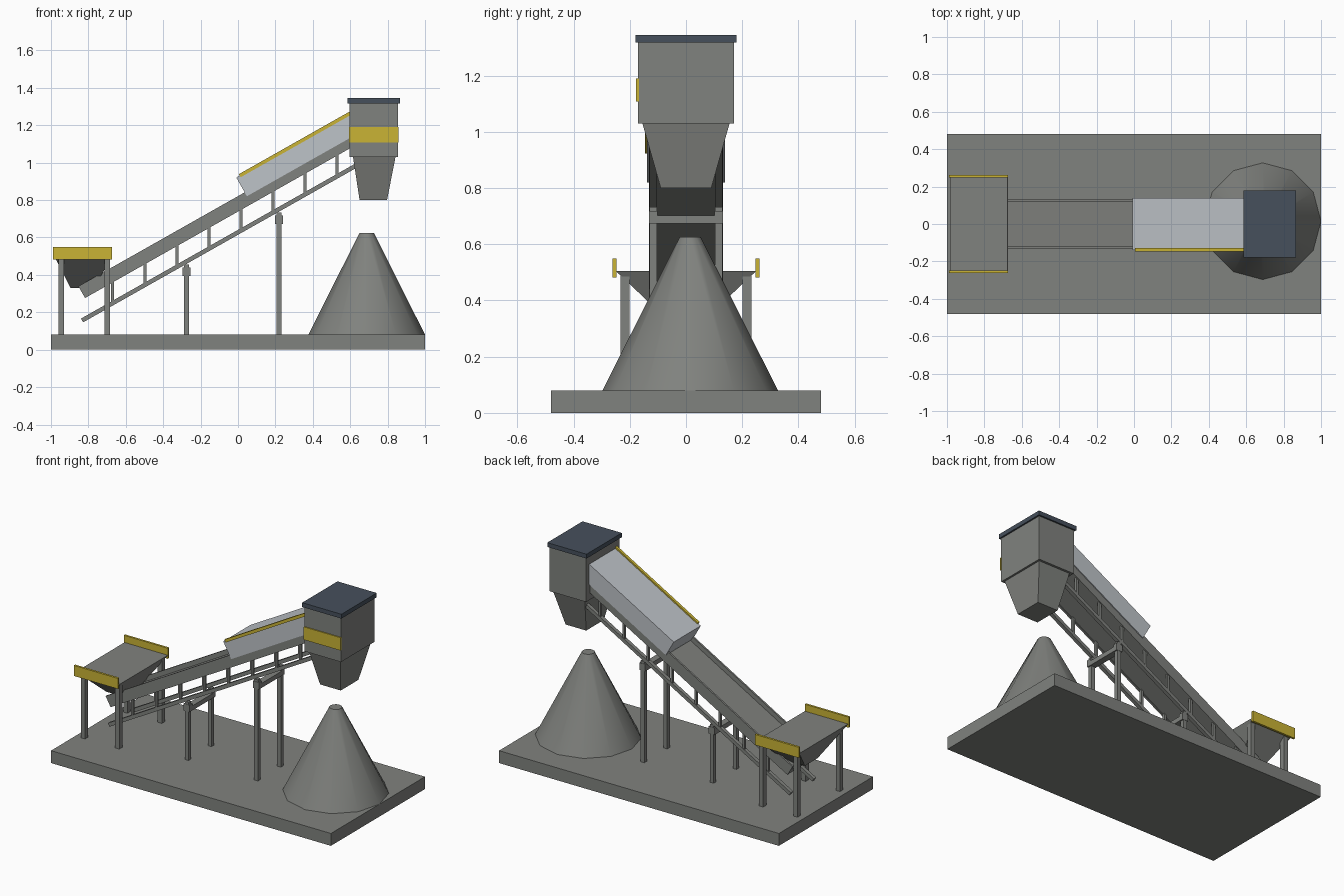
import bpy
import bmesh
import math
from mathutils import Matrix

if "Cube" in bpy.data.objects:
    bpy.data.objects.remove(bpy.data.objects["Cube"])

SLOPE = math.atan(0.565)   # conveyor incline
RISE = 0.821               # height of the rail top edge at x = 0


def material(name, rgb):
    m = bpy.data.materials.new(name)
    m.use_nodes = True
    m.diffuse_color = (*rgb, 1)
    m.node_tree.nodes["Principled BSDF"].inputs["Base Color"].default_value = (*rgb, 1)
    return m


GREY = material("steel_grey", (0.216, 0.223, 0.209))
PALE = material("pale_cover", (0.515, 0.546, 0.578))
YELLOW = material("safety_yellow", (0.591, 0.456, 0.035))
SLATE = material("slate_lid", (0.061, 0.08, 0.107))


def finish(bm, name, mat):
    bmesh.ops.recalc_face_normals(bm, faces=bm.faces)
    mesh = bpy.data.meshes.new(name)
    bm.to_mesh(mesh)
    bm.free()
    mesh.materials.append(mat)
    obj = bpy.data.objects.new(name, mesh)
    bpy.context.collection.objects.link(obj)
    return obj


def box(name, mat, x, y, z, bottom=None):
    """Box from (min, max) ranges; bottom gives other x, y ranges for a taper."""
    bm = bmesh.new()
    bmesh.ops.create_cube(bm, size=1)
    for v in bm.verts:
        low = v.co.z < 0
        xr, yr = bottom if bottom and low else (x, y)
        v.co = (xr[v.co.x > 0], yr[v.co.y > 0], z[not low])
    return finish(bm, name, mat)


def inclined(name, mat, along, y, up):
    """Box laid along the conveyor incline."""
    obj = box(name, mat, along, y, up)
    obj.data.transform(Matrix.Translation((0, 0, RISE)) @ Matrix.Rotation(-SLOPE, 4, 'Y'))
    return obj


def span(centre, width):
    return (centre - width / 2, centre + width / 2)


SIDES = (("right", -1), ("left", 1))

# Base slab
box("base", GREY, (-1, 1), (-0.48, 0.48), (0, 0.08))

# Material pile
bm = bmesh.new()
bmesh.ops.create_cone(bm, cap_ends=True, segments=12, radius1=0.312, radius2=0.038, depth=0.545)
bmesh.ops.translate(bm, verts=bm.verts, vec=(0.688, 0.015, 0.3525))
pile = finish(bm, "pile", GREY)
bpy.context.view_layer.objects.active = pile
pile.select_set(True)
bpy.ops.object.shade_smooth_by_angle(angle=math.radians(40))

# Feed hopper with legs and side guards
box("feed_hopper", GREY, (-0.985, -0.675), (-0.25, 0.25), (0.33, 0.505),
    bottom=((-0.895, -0.765), (-0.065, 0.065)))
for side, s in SIDES:
    box(f"hopper_guard_{side}", YELLOW, (-0.99, -0.675), span(s * 0.255, 0.014), (0.482, 0.55))
    for end, x in (("outer", -0.945), ("inner", -0.7)):
        box(f"hopper_leg_{end}_{side}", GREY, span(x, 0.03), span(s * 0.217, 0.033), (0.08, 0.49))

# Conveyor bed, side rails and truss
inclined("conveyor_bed", GREY, (-0.98, 0.76), (-0.122, 0.122), (-0.066, -0.03))
for side, s in SIDES:
    inclined(f"side_rail_{side}", GREY, (-0.98, 0.76), span(s * 0.126, 0.012), (-0.072, 0))
    inclined(f"truss_chord_{side}", GREY, (-1.053, 0.63), span(s * 0.117, 0.024), (-0.18, -0.157))
    for i in range(8):
        x = -0.67 + i * 0.1715
        z = RISE + x * math.tan(SLOPE)
        box(f"truss_post_{side}_{i}", GREY, span(x, 0.016), span(s * 0.117, 0.016),
            (z - 0.19, z - 0.07))

# Conveyor supports
for place, x, top in (("low", -0.275, 0.44), ("high", 0.22, 0.718)):
    box(f"cross_beam_{place}", GREY, span(x, 0.042), (-0.13, 0.13), (top - 0.045, top - 0.015))
    for side, s in SIDES:
        box(f"support_leg_{place}_{side}", GREY, span(x, 0.026), span(s * 0.117, 0.026),
            (0.08, top + 0.015))
        box(f"support_head_{place}_{side}", GREY, span(x, 0.042), span(s * 0.117, 0.03),
            (top - 0.045, top))

# Conveyor cover with edge strip
inclined("conveyor_cover", PALE, (0.041, 0.76), (-0.138, 0.138), (-0.024, 0.091))
inclined("cover_strip", YELLOW, (0.062, 0.76), (-0.146, -0.128), (0.081, 0.1))

# Discharge head
box("head_box", GREY, (0.595, 0.855), (-0.17, 0.17), (1.03, 1.32))
box("head_lid", SLATE, (0.585, 0.865), (-0.18, 0.18), (1.317, 1.345))
box("head_band", YELLOW, (0.593, 0.857), (-0.177, -0.168), (1.107, 1.19))
box("discharge_chute", GREY, (0.615, 0.842), (-0.155, 0.155), (0.8, 1.03),
    bottom=((0.65, 0.797), (-0.09, 0.09)))
